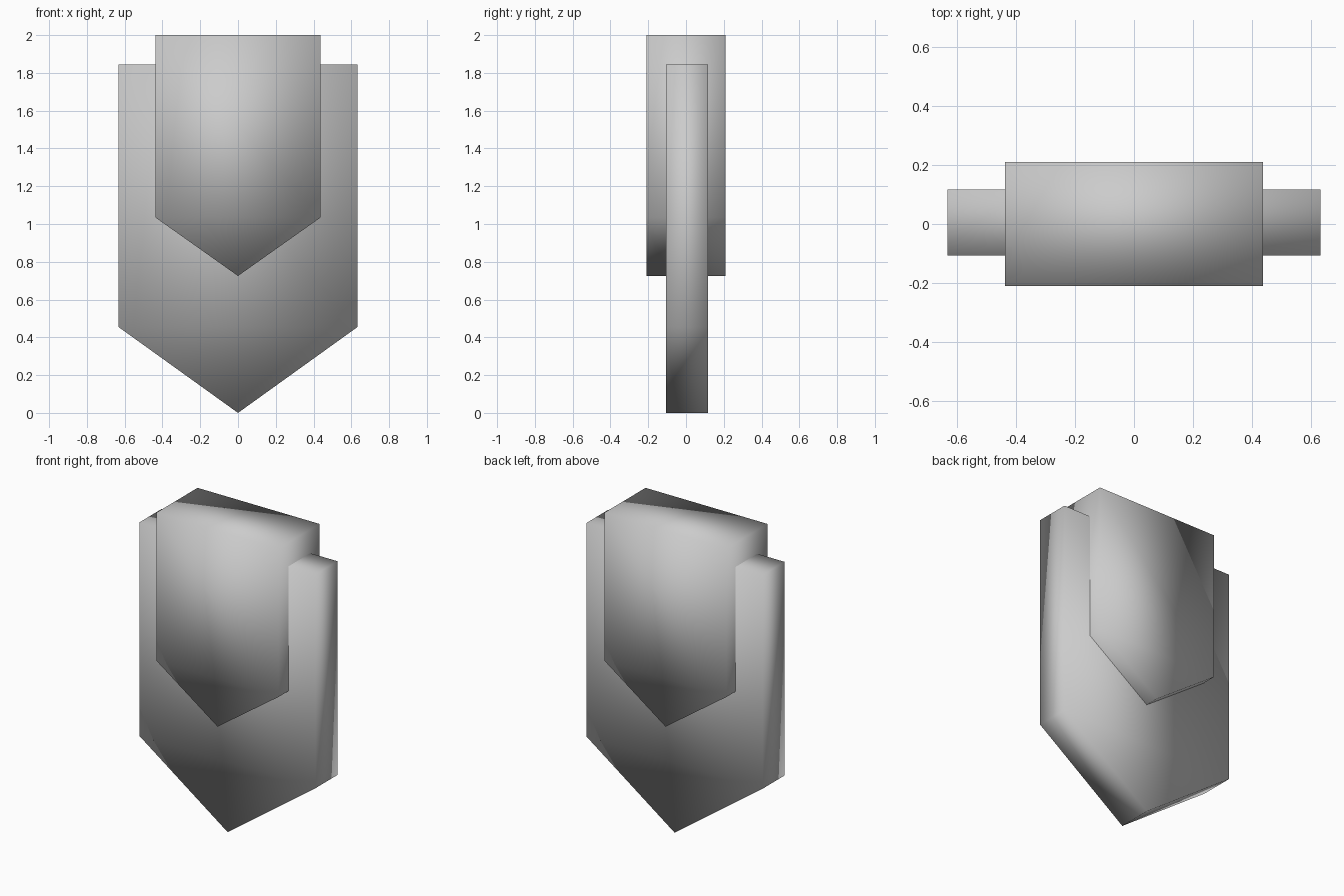
import bpy
import bmesh

cube = bpy.data.objects.get("Cube")
if cube:
    bpy.data.objects.remove(cube, do_unlink=True)

grey = bpy.data.materials.new("light_grey")
grey.use_nodes = True
colour = (0.6, 0.6, 0.6, 1)
grey.diffuse_color = colour
grey.node_tree.nodes["Principled BSDF"].inputs["Base Color"].default_value = colour


def pointed_slab(name, half_width, top, shoulder, tip, front, back):
    """Pentagonal slab with a downward point, extruded from front to back."""
    outline = [(0, tip), (half_width, shoulder), (half_width, top),
               (-half_width, top), (-half_width, shoulder)]
    bm = bmesh.new()
    face = bm.faces.new([bm.verts.new((x, front, z)) for x, z in outline])
    extruded = bmesh.ops.extrude_face_region(bm, geom=[face], use_keep_orig=True)
    moved = [v for v in extruded["geom"] if isinstance(v, bmesh.types.BMVert)]
    bmesh.ops.translate(bm, verts=moved, vec=(0, back - front, 0))
    bmesh.ops.recalc_face_normals(bm, faces=bm.faces)
    for f in bm.faces:
        f.smooth = True
    mesh = bpy.data.meshes.new(name)
    bm.to_mesh(mesh)
    bm.free()
    mesh.materials.append(grey)
    obj = bpy.data.objects.new(name, mesh)
    bpy.context.collection.objects.link(obj)
    return obj


# Wide thin slab behind, with the narrow thick slab passing through it
pointed_slab("outer_slab", 0.633, 1.845, 0.455, 0.0, -0.107, 0.117)
pointed_slab("inner_slab", 0.438, 2.0, 1.035, 0.725, -0.21, 0.21)
